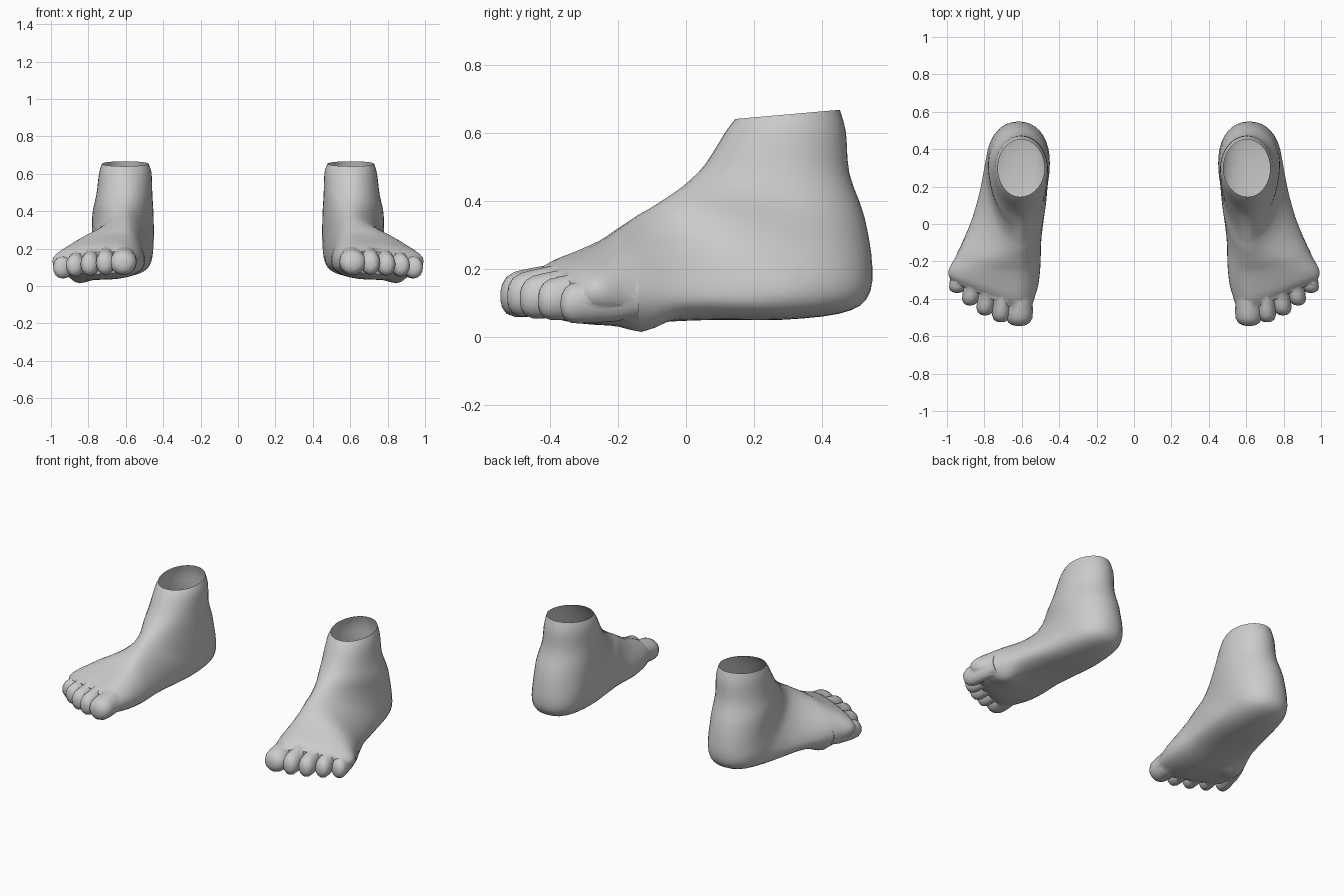
import bpy, bmesh, math
from mathutils import Vector

if "Cube" in bpy.data.objects:
    bpy.data.objects.remove(bpy.data.objects["Cube"])

skin = bpy.data.materials.new("plain grey")
skin.diffuse_color = (0.6, 0.6, 0.6, 1)
skin.use_nodes = True
skin.node_tree.nodes["Principled BSDF"].inputs["Base Color"].default_value = skin.diffuse_color


def loft(name, rings):
    """Closed solid through a list of equal-length point rings."""
    bm = bmesh.new()
    vs = [[bm.verts.new(p) for p in r] for r in rings]
    n = len(rings[0])
    for a, b in zip(vs, vs[1:]):
        for i in range(n):
            j = (i + 1) % n
            bm.faces.new((a[i], a[j], b[j], b[i]))
    bm.faces.new(vs[0])
    bm.faces.new(vs[-1])
    bmesh.ops.recalc_face_normals(bm, faces=bm.faces)
    me = bpy.data.meshes.new(name)
    bm.to_mesh(me)
    bm.free()
    ob = bpy.data.objects.new(name, me)
    bpy.context.collection.objects.link(ob)
    return ob


def spow(v, e):
    return math.copysign(abs(v) ** (2 / e), v)


def smooth_rows(rows, steps):
    """Catmull-Rom interpolation between rows of numbers."""
    out = []
    for i in range(len(rows) - 1):
        p0, p1, p2, p3 = (rows[min(max(i + k, 0), len(rows) - 1)] for k in (-1, 0, 1, 2))
        for s in range(steps):
            t = s / steps
            out.append([b + .5 * t * (c - a + t * (2 * a - 5 * b + 4 * c - d + t * (3 * (b - c) + d - a)))
                        for a, b, c, d in zip(p0, p1, p2, p3)])
    return out + [list(rows[-1])]


# Foot sections from ankle to toe roots:
# top y, z, bottom y, z, inner x, outer x, widest fraction, slant
SECTIONS = [
    (.145, .640, .452, .667, .478, .728, .5, 0),
    (.118, .605, .470, .60, .462, .743, .5, 0),
    (.055, .505, .48, .48, .458, .757, .55, 0),
    (.00, .45, .525, .35, .452, .778, .6, 0),
    (-.04, .42, .548, .20, .45, .782, .62, 0),
    (-.075, .397, .53, .11, .452, .79, .65, 0),
    (-.105, .378, .45, .068, .458, .80, .68, 0),
    (-.14, .358, .28, .05, .468, .825, .7, 0),
    (-.17, .338, .10, .05, .485, .865, .7, 0),
    (-.21, .313, -.05, .045, .497, .915, .65, .02),
    (-.265, .282, -.19, .035, .50, .958, .6, .08),
    (-.345, .253, -.31, .035, .512, .985, .55, .20),
    (-.43, .222, -.41, .045, .54, .992, .5, .33),
    (-.485, .185, -.475, .065, .562, .975, .5, .42),
]
N = 36


def foot_ring(ty, tz, by, bz, xin, xout, w, slant):
    pts = []
    xr = .61 + .15 * slant
    xb = (xin + xout) / 2
    # leaner instep, squarer sole
    e_top = 2 - .2 * math.exp(-((tz - .4) / .06) ** 2)
    e_bot = 2 + .4 * min(1, max(0, (.3 - bz) / .25))
    for k in range(N):
        a = 2 * math.pi * k / N
        c, s = math.cos(a), math.sin(a)
        ex = e_top if c > 0 else e_bot
        c, s = spow(c, ex), spow(s, ex)
        f = w - w * c if c > 0 else w - (1 - w) * c
        # the ridge line wanders from the instep to the middle of the sole
        xm = xr + (xb - xr) * f
        x = xm + s * ((xout - xm) if s > 0 else (xm - xin))
        y = ty + (by - ty) * f + slant * (x - xin)
        z = tz + (bz - tz) * f
        # ball of the foot
        if c < 0:
            z -= .045 * -c * math.exp(-((x - .87) / .07) ** 2 - ((y + .12) / .07) ** 2)
        pts.append((x, y, z))
    return pts


foot = loft("right_foot", [foot_ring(*s) for s in smooth_rows(SECTIONS, 3)])

# Toes: root x, y, z, tip x, y, z, half width, root half height
TOES = [
    (.605, -.25, .155, .615, -.545, .120, .072, .10),
    (.695, -.25, .155, .712, -.525, .118, .051, .10),
    (.770, -.22, .145, .797, -.488, .112, .050, .095),
    (.840, -.18, .135, .877, -.435, .106, .049, .09),
    (.905, -.14, .115, .946, -.368, .096, .050, .08),
]
STEPS = [(0, .7), (.3, .88), (.55, .95), (.75, 1), (.86, .97), (.94, .8), (.985, .5), (1, .2)]

for i, (rx, ry, rz, tx, ty, tz, hw, h0) in enumerate(TOES):
    root, tip = Vector((rx, ry, rz)), Vector((tx, ty, tz))
    h1 = .068 - .002 * i
    rings = []
    for t, k in STEPS:
        p = root.lerp(tip, t)
        h = (h0 + (h1 - h0) * min(1, t / .8)) * k
        rings.append([(p.x + hw * k * math.cos(a), p.y, p.z + h * math.sin(a))
                      for a in (2 * math.pi * j / 16 for j in range(16))])
    toe = loft(f"toe_{i + 1}", rings)
    toe.hide_render = True
    union = foot.modifiers.new(f"join_toe_{i + 1}", 'BOOLEAN')
    union.operation = 'UNION'
    union.solver = 'EXACT'
    union.object = toe

# Bake the toes into the foot and drop the helpers
bpy.context.view_layer.update()
baked = bpy.data.meshes.new_from_object(foot.evaluated_get(bpy.context.evaluated_depsgraph_get()))
foot.modifiers.clear()
foot.data = baked
for i in range(len(TOES)):
    bpy.data.objects.remove(bpy.data.objects[f"toe_{i + 1}"])

# Open the ankle
bm = bmesh.new()
bm.from_mesh(baked)
lid = [f for f in bm.faces if min(v.co.z for v in f.verts) > .62 and f.normal.z > .9]
bmesh.ops.delete(bm, geom=lid, context='FACES')
bm.to_mesh(baked)

# Mirrored left foot
bmesh.ops.scale(bm, vec=(-1, 1, 1), verts=bm.verts)
bmesh.ops.reverse_faces(bm, faces=bm.faces)
left_mesh = bpy.data.meshes.new("left_foot")
bm.to_mesh(left_mesh)
bm.free()
left = bpy.data.objects.new("left_foot", left_mesh)
bpy.context.collection.objects.link(left)

for ob in (foot, left):
    ob.data.materials.clear()
    ob.data.materials.append(skin)
    bpy.ops.object.select_all(action='DESELECT')
    ob.select_set(True)
    bpy.context.view_layer.objects.active = ob
    bpy.ops.object.shade_smooth_by_angle(angle=math.radians(50))
